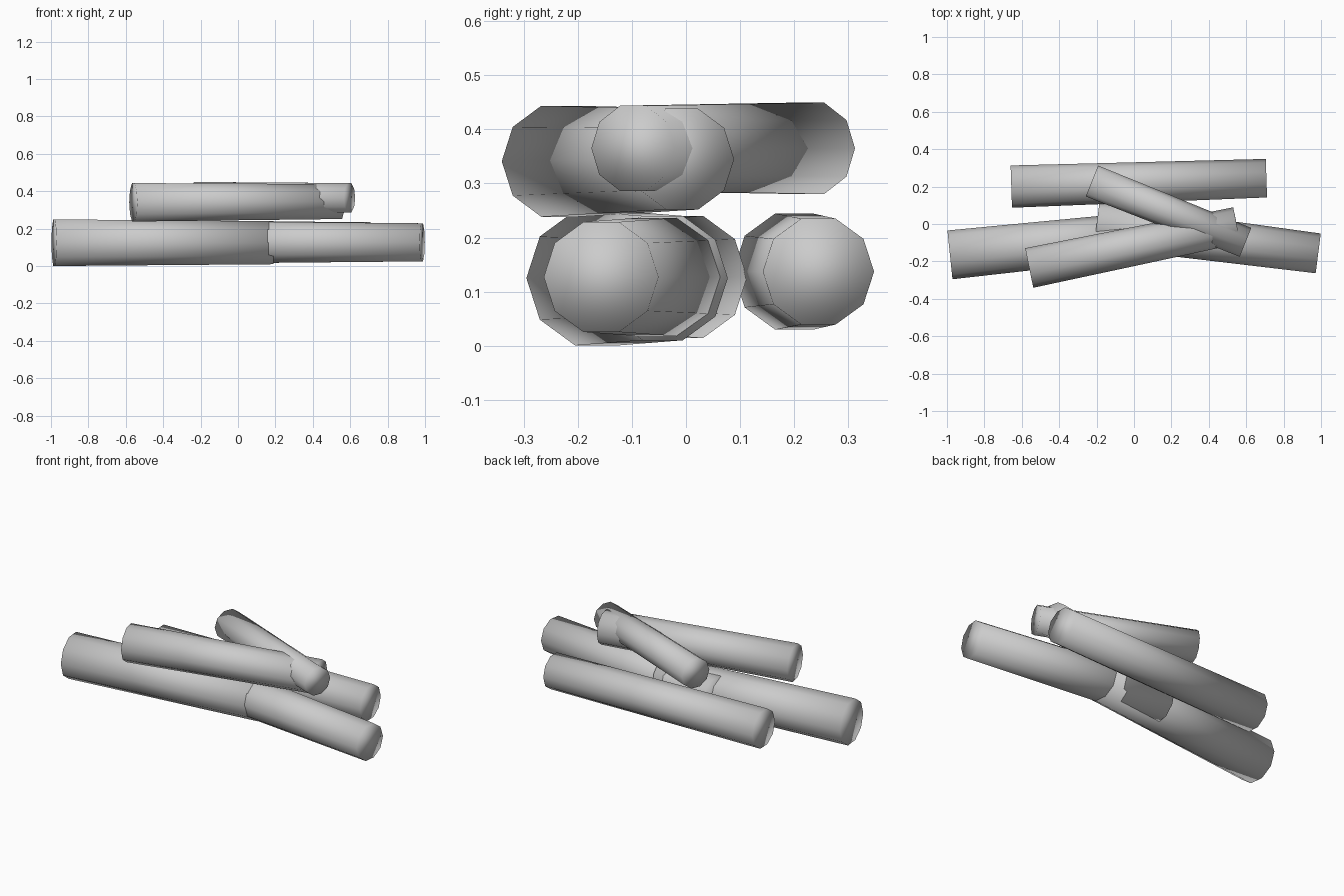
import bpy, bmesh, math
from mathutils import Vector

if "Cube" in bpy.data.objects:
    bpy.data.objects.remove(bpy.data.objects["Cube"])

SIDES = 10


def log(name, start, r0, end, r1):
    """Tapered ten-sided log between two end centres, softly shaded over its ends."""
    a, b = Vector(start), Vector(end)
    axis = (b - a).normalized()
    side = Vector((0, 0, 1)).cross(axis).normalized()
    up = axis.cross(side)
    bm = bmesh.new()
    rings = []
    for centre, r in ((a, r0), (b, r1)):
        rings.append([bm.verts.new(centre + r * (math.cos(t) * side + math.sin(t) * up))
                      for t in (math.tau * i / SIDES for i in range(SIDES))])
    for i in range(SIDES):
        j = (i + 1) % SIDES
        bm.faces.new((rings[0][i], rings[0][j], rings[1][j], rings[1][i]))
    bm.faces.new(rings[0][::-1])
    bm.faces.new(rings[1])
    bmesh.ops.recalc_face_normals(bm, faces=bm.faces)
    for f in bm.faces:
        f.smooth = True
    mesh = bpy.data.meshes.new(name)
    bm.to_mesh(mesh)
    bm.free()
    bpy.context.collection.objects.link(bpy.data.objects.new(name, mesh))


# Bottom layer
log("lower_left_log", (-0.984, -0.165, 0.125), 0.131, (0.185, -0.043, 0.125), 0.121)
log("lower_right_log", (-0.2, -0.005, 0.127), 0.119, (0.985, -0.157, 0.127), 0.107)
log("lower_back_log", (-0.656, 0.2, 0.137), 0.113, (0.708, 0.245, 0.137), 0.103)

# Top layer
log("upper_front_log", (-0.56, -0.235, 0.341), 0.108, (0.55, -0.007, 0.345), 0.098)
log("upper_cross_log", (-0.225, 0.23, 0.365), 0.089, (0.596, -0.098, 0.365), 0.083)
